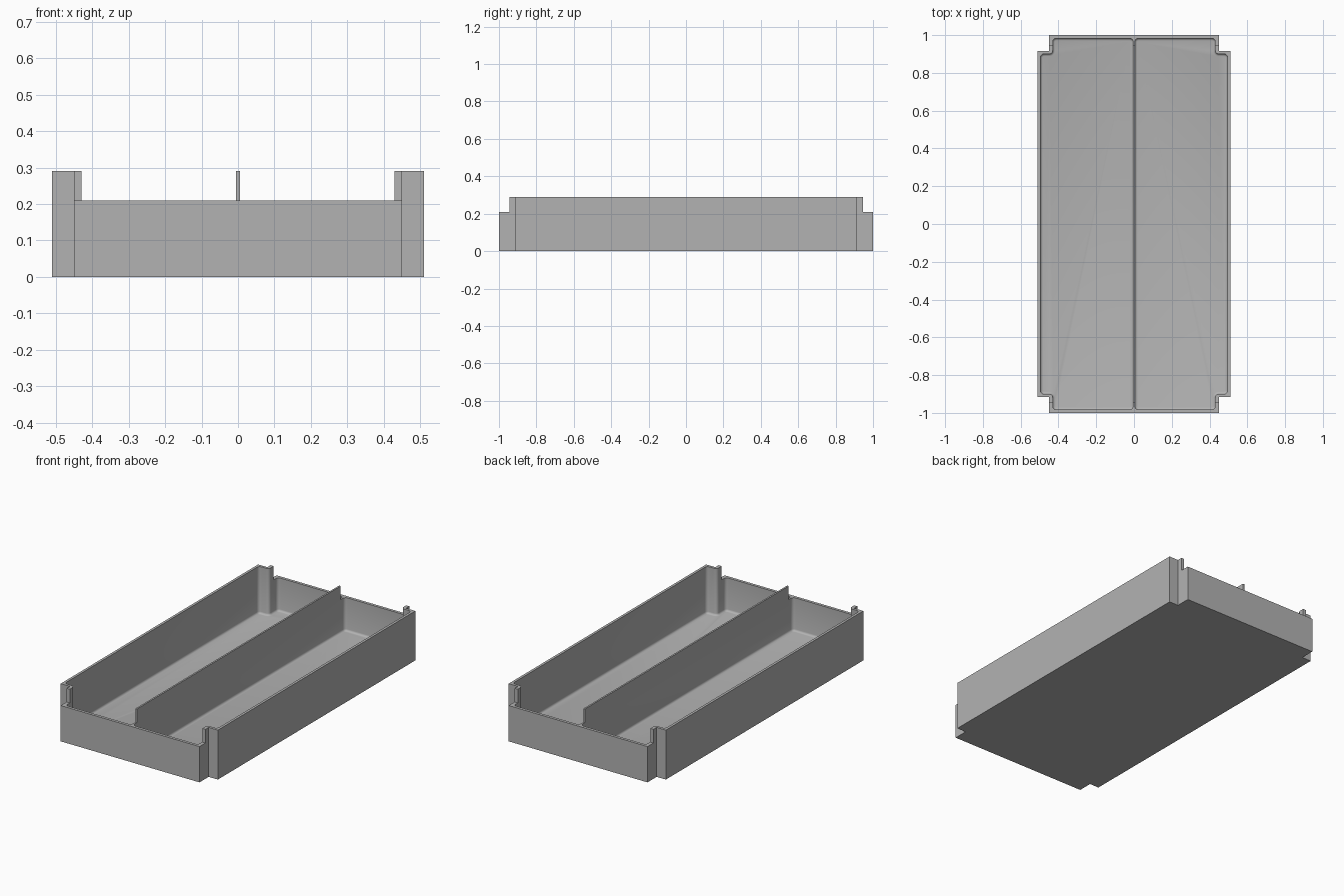
import bpy
import bmesh

if "Cube" in bpy.data.objects:
    bpy.data.objects.remove(bpy.data.objects["Cube"], do_unlink=True)

HEIGHT, END_HEIGHT, FLOOR = 0.29, 0.21, 0.015

grey = bpy.data.materials.new("plain grey")
grey.use_nodes = True
colour = (0.45, 0.45, 0.45, 1)
grey.diffuse_color = colour
grey.node_tree.nodes["Principled BSDF"].inputs["Base Color"].default_value = colour


def prism(name, outline, z0, z1, corner=0, fillet=0):
    """Extrude an outline; optionally round its upright and bottom edges."""
    bm = bmesh.new()
    face = bm.faces.new([bm.verts.new((x, y, z0)) for x, y in outline])
    top = bmesh.ops.extrude_face_region(bm, geom=[face])["geom"]
    for v in top:
        if isinstance(v, bmesh.types.BMVert):
            v.co.z = z1
    bmesh.ops.recalc_face_normals(bm, faces=bm.faces)
    if corner:
        upright = [e for e in bm.edges
                   if abs(e.verts[0].co.z - e.verts[1].co.z) > 0.01]
        bmesh.ops.bevel(bm, geom=upright, offset=corner, segments=4,
                        profile=0.5, affect='EDGES')
    if fillet:
        low = [e for e in bm.edges if all(v.co.z < z0 + 0.001 for v in e.verts)]
        bmesh.ops.bevel(bm, geom=low, offset=fillet, segments=3,
                        profile=0.5, affect='EDGES')
    bmesh.ops.recalc_face_normals(bm, faces=bm.faces)
    mesh = bpy.data.meshes.new(name)
    bm.to_mesh(mesh)
    bm.free()
    obj = bpy.data.objects.new(name, mesh)
    bpy.context.collection.objects.link(obj)
    mesh.materials.append(grey)
    return obj


def carve(target, cutter):
    cutter.hide_render = True
    mod = target.modifiers.new("carve", 'BOOLEAN')
    mod.operation, mod.solver, mod.object = 'DIFFERENCE', 'EXACT', cutter
    bpy.context.view_layer.objects.active = target
    bpy.ops.object.modifier_apply(modifier=mod.name)
    bpy.data.objects.remove(cutter, do_unlink=True)


# Outer body with notched corners
quarter = [(0.45, 1), (0.45, 0.915), (0.51, 0.915)]
right_half = quarter + [(x, -y) for x, y in reversed(quarter)]
outline = right_half + [(-x, -y) for x, y in right_half]
tray = prism("tray", outline, 0, HEIGHT)

# Two rounded pockets, leaving the central divider
inner = [(0.005, 0.983), (0.43, 0.983), (0.43, 0.9), (0.495, 0.9)]
pocket = inner + [(x, -y) for x, y in reversed(inner)]
for side in (1, -1):
    carve(tray, prism("pocket_cutter", [(side * x, y) for x, y in pocket],
                      FLOOR, HEIGHT + 0.1, corner=0.018, fillet=0.012))

# Lowered end walls
for end in (1, -1):
    strip = [(-0.6, end * 0.945), (0.6, end * 0.945), (0.6, end * 1.1), (-0.6, end * 1.1)]
    carve(tray, prism("end_cutter", strip, END_HEIGHT, HEIGHT + 0.1))

# Smooth only the small rounded edges
bpy.ops.object.select_all(action='DESELECT')
tray.select_set(True)
bpy.context.view_layer.objects.active = tray
bpy.ops.object.shade_smooth_by_angle(angle=0.6)
